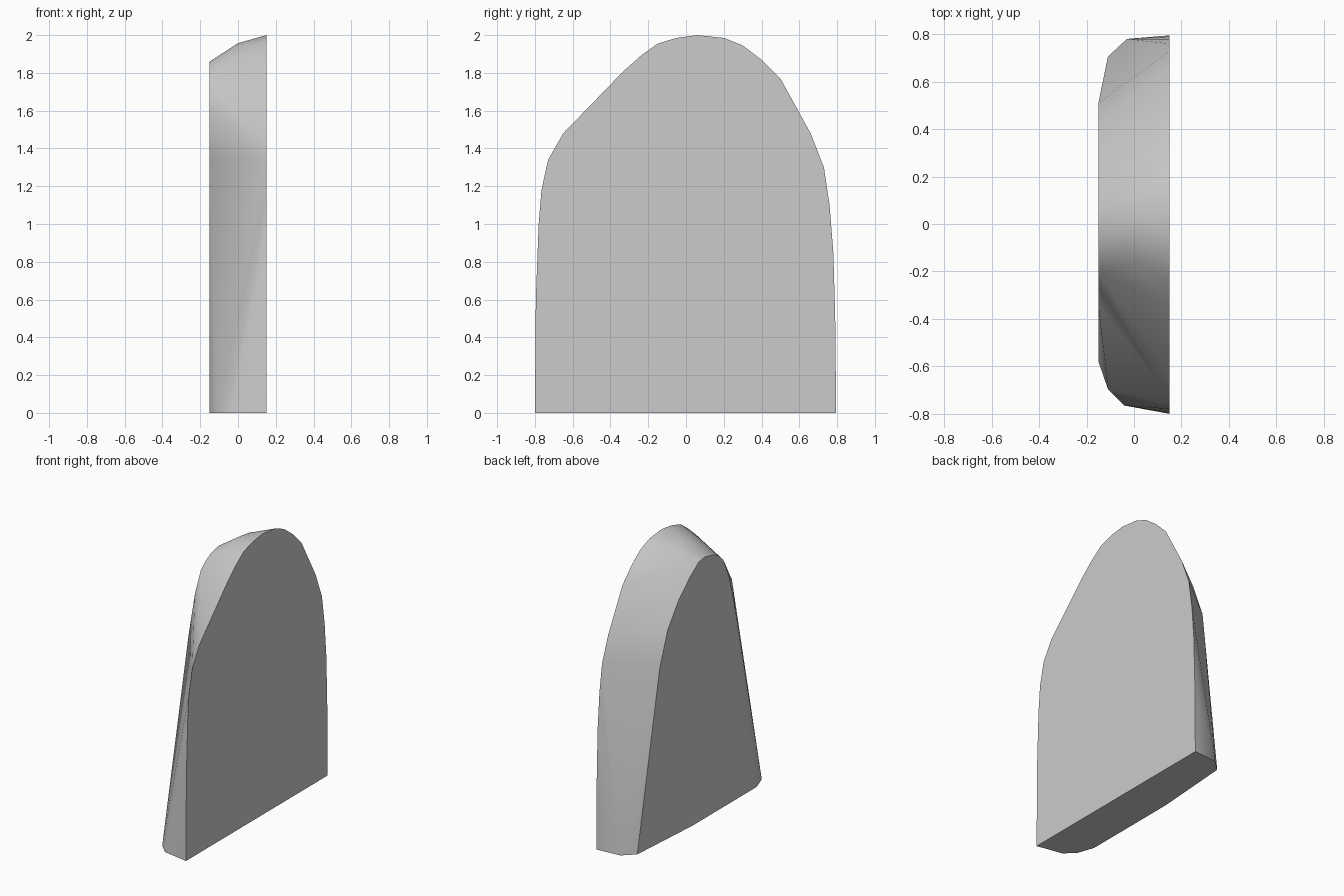
import bpy, bmesh, math

cube = bpy.data.objects.get("Cube")
if cube:
    bpy.data.objects.remove(cube, do_unlink=True)

HALF = 0.15

# Outlines as (y, z): the broad side and the narrow side
broad = [(-.8, 0), (-.795, .6), (-.78, 1), (-.765, 1.18), (-.73, 1.34), (-.65, 1.48),
         (-.33, 1.81), (-.24, 1.89), (-.15, 1.955), (-.05, 1.985), (.06, 2), (.2, 1.985),
         (.3, 1.945), (.4, 1.87), (.5, 1.77), (.66, 1.48), (.73, 1.3), (.76, 1.1),
         (.78, .85), (.79, .5), (.795, 0)]
narrow = [(-.58, 0), (-.343, 1.35), (-.27, 1.62), (-.206, 1.76), (-.15, 1.81), (-.09, 1.84),
          (0, 1.86), (.07, 1.85), (.17, 1.78), (.3, 1.66), (.42, 1.5), (.51, 1.26), (.14, 0)]
# Rounded corners of the base, as (x, y)
base = [(-.11, -.695), (-.04, -.765), (-.11, .705), (-.03, .78)]
# Crown between the two sides, slightly bulged
crown = [(-.15, 1.895), (-.05, 1.945), (.03, 1.957), (.12, 1.945), (.22, 1.9), (.33, 1.81)]

points = [(HALF, y, z) for y, z in broad]
points += [(-HALF, y, z) for y, z in narrow]
points += [(x, y, 0) for x, y in base]
points += [(0, y, z) for y, z in crown]

# Wrap the outlines in one convex body
bm = bmesh.new()
for p in points:
    bm.verts.new(p)
hull = bmesh.ops.convex_hull(bm, input=bm.verts)
spare = {v for v in hull["geom_interior"] if isinstance(v, bmesh.types.BMVert)}
bmesh.ops.delete(bm, geom=list(spare), context="VERTS")
bmesh.ops.dissolve_limit(bm, angle_limit=math.radians(0.5), verts=bm.verts, edges=bm.edges)
bmesh.ops.recalc_face_normals(bm, faces=bm.faces)
mesh = bpy.data.meshes.new("rounded_slab")
bm.to_mesh(mesh)
bm.free()

body = bpy.data.objects.new("rounded_slab", mesh)
bpy.context.collection.objects.link(body)

# Plain grey finish
grey = bpy.data.materials.new("light_grey")
grey.use_nodes = True
colour = (.6, .6, .6, 1)
grey.diffuse_color = colour
grey.node_tree.nodes["Principled BSDF"].inputs["Base Color"].default_value = colour
mesh.materials.append(grey)

# Smooth rim with sharp side edges
bpy.ops.object.select_all(action="DESELECT")
body.select_set(True)
bpy.context.view_layer.objects.active = body
bpy.ops.object.shade_smooth_by_angle(angle=math.radians(30))
